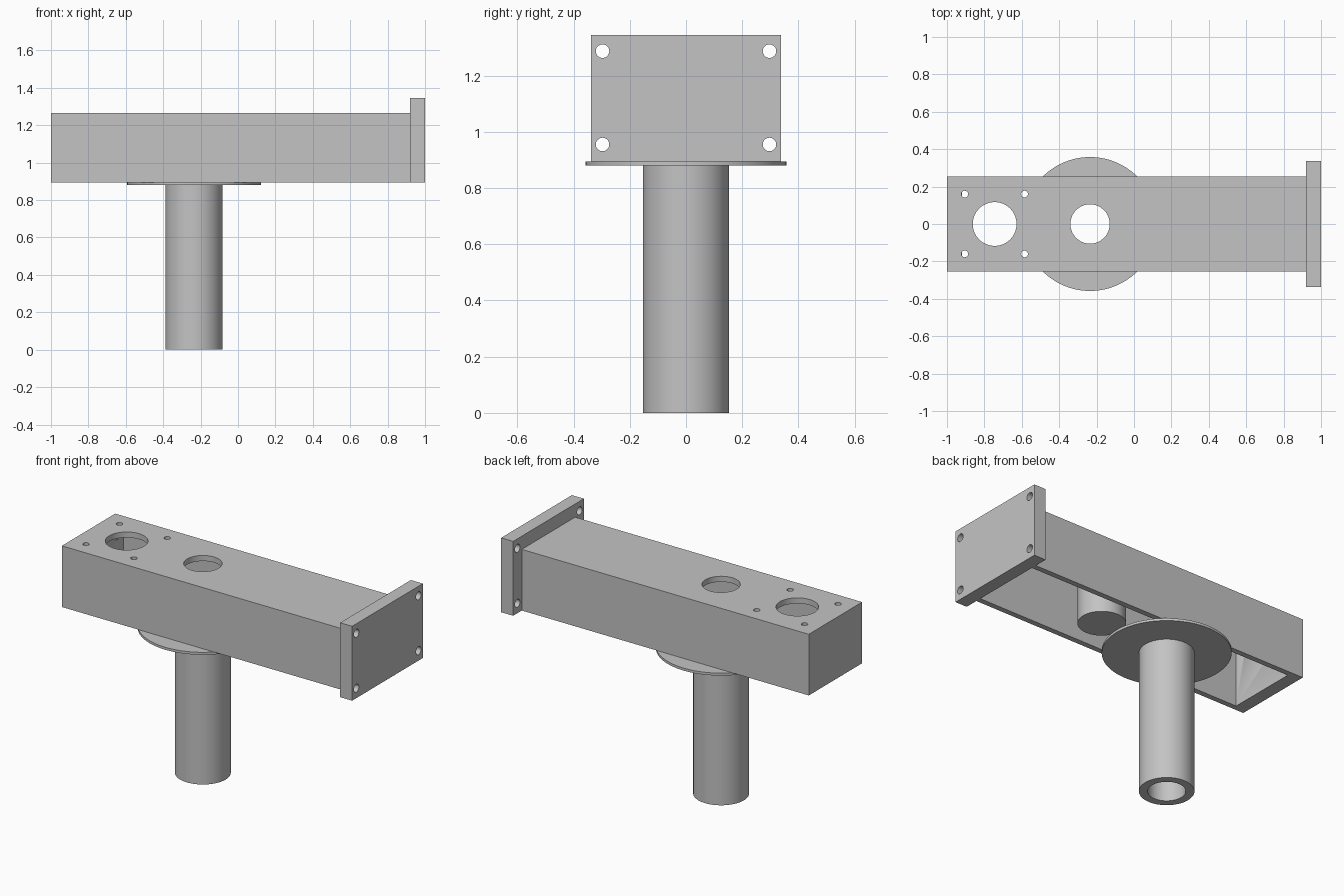
import bpy
import math

if "Cube" in bpy.data.objects:
    bpy.data.objects.remove(bpy.data.objects["Cube"], do_unlink=True)

# Single plain grey finish
grey = bpy.data.materials.new("plain_grey")
grey.use_nodes = True
colour = (0.55, 0.55, 0.55, 1)
grey.diffuse_color = colour
grey.node_tree.nodes["Principled BSDF"].inputs["Base Color"].default_value = colour


def box(name, x, y, z):
    """Box spanning the (low, high) pairs x, y and z."""
    bpy.ops.mesh.primitive_cube_add(
        size=1, location=[(a + b) / 2 for a, b in (x, y, z)])
    ob = bpy.context.object
    ob.name = name
    ob.scale = [b - a for a, b in (x, y, z)]
    bpy.ops.object.transform_apply(location=True, rotation=True, scale=True)
    ob.data.materials.append(grey)
    return ob


def cylinder(name, radius, centre, depth, axis="z", sides=64):
    turn = (0, math.pi / 2, 0) if axis == "x" else (0, 0, 0)
    bpy.ops.mesh.primitive_cylinder_add(
        vertices=sides, radius=radius, depth=depth, location=centre, rotation=turn)
    ob = bpy.context.object
    ob.name = name
    bpy.ops.object.transform_apply(location=True, rotation=True, scale=True)
    ob.data.materials.append(grey)
    return ob


def cut(ob, cutters):
    """Subtract every cutter from ob, then remove the cutters."""
    for cutter in cutters:
        cutter.hide_render = True
        mod = ob.modifiers.new("cut", "BOOLEAN")
        mod.operation = "DIFFERENCE"
        mod.solver = "EXACT"
        mod.object = cutter
        bpy.ops.object.select_all(action="DESELECT")
        bpy.context.view_layer.objects.active = ob
        ob.select_set(True)
        bpy.ops.object.modifier_apply(modifier=mod.name)
        bpy.data.objects.remove(cutter, do_unlink=True)


def smooth(ob):
    bpy.ops.object.select_all(action="DESELECT")
    bpy.context.view_layer.objects.active = ob
    ob.select_set(True)
    bpy.ops.object.shade_smooth_by_angle(angle=math.radians(30))


base, roof = 0.895, 1.265
half_width, wall, end_wall = 0.255, 0.034, 0.08
plate_x = 0.92
pipe_x, hole_x = -0.235, -0.745

# Hollow arm, open underneath, with round holes in its roof
arm = box("arm_housing", (-1, plate_x), (-half_width, half_width), (base, roof))
inner = half_width - wall
cutters = [
    box("cavity", (end_wall - 1, plate_x + 0.04), (-inner, inner),
        (base - 0.1, roof - wall)),
    cylinder("large_hole", 0.117, (hole_x, 0, roof), 0.2),
    cylinder("pipe_hole", 0.105, (pipe_x, 0, roof), 0.2),
]
for sx in (-1, 1):
    for sy in (-1, 1):
        cutters.append(cylinder(
            "screw_hole", 0.018, (hole_x + sx * 0.16, sy * 0.16, roof), 0.2, sides=32))
cut(arm, cutters)

# End plate with four bolt holes
plate = box("end_plate", (plate_x, 1), (-0.338, 0.338), (base, 1.345))
cut(plate, [cylinder("bolt_hole", 0.024, (0.96, sy * 0.297, 1.121 + sz * 0.166),
                     0.3, "x", 32)
            for sy in (-1, 1) for sz in (-1, 1)])

# Round flange and hollow pipe below the arm
flange = cylinder("flange", 0.358, (pipe_x, 0, base - 0.0075), 0.015, sides=96)
cut(flange, [cylinder("flange_bore", 0.105, (pipe_x, 0, base), 0.2)])
pipe_top = base - 0.012
pipe = cylinder("pipe", 0.153, (pipe_x, 0, pipe_top / 2), pipe_top)
cut(pipe, [cylinder("pipe_bore", 0.105, (pipe_x, 0, pipe_top / 2), 2)])

# Solid boss hanging from the roof inside the arm
boss_top = roof - wall / 2
boss = cylinder("inner_boss", 0.134, (0.232, 0, (base + boss_top) / 2), boss_top - base)

for part in (arm, plate, flange, pipe, boss):
    smooth(part)
